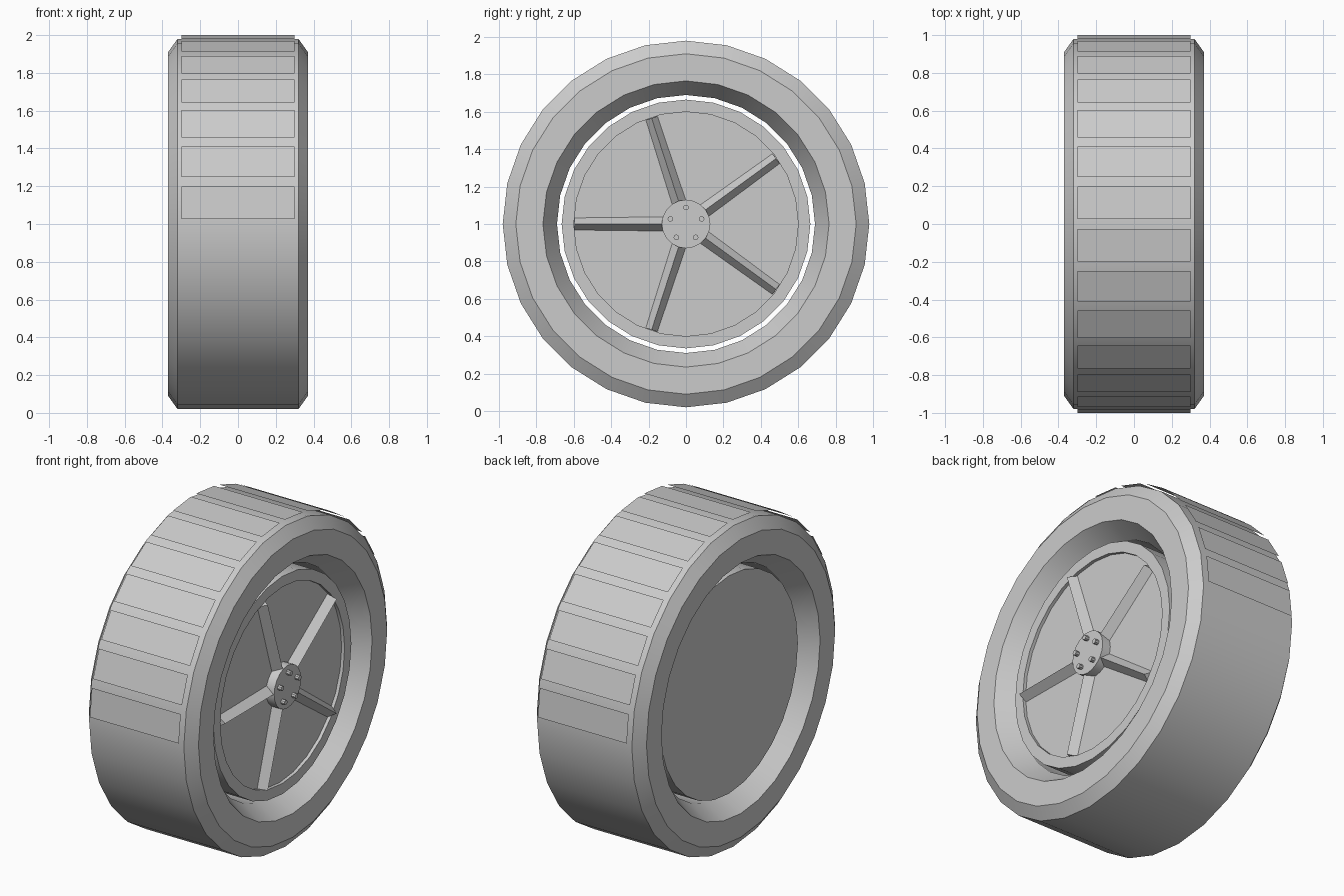
import bpy, bmesh, math
from mathutils import Matrix, Vector

if "Cube" in bpy.data.objects:
    bpy.data.objects.remove(bpy.data.objects["Cube"])

CENTRE = Vector((0, 0, 1))   # wheel axle height, axle runs along x
SIDES = 28


def polar(x, r, a):
    return CENTRE + Vector((x, r * math.cos(a), r * math.sin(a)))


def finish(name, bm, smooth=False, fix_normals=True):
    if fix_normals:
        bmesh.ops.recalc_face_normals(bm, faces=bm.faces[:])
    me = bpy.data.meshes.new(name)
    bm.to_mesh(me)
    bm.free()
    ob = bpy.data.objects.new(name, me)
    bpy.context.collection.objects.link(ob)
    if smooth:
        bpy.ops.object.select_all(action='DESELECT')
        ob.select_set(True)
        bpy.context.view_layer.objects.active = ob
        bpy.ops.object.shade_smooth_by_angle(angle=math.radians(25))
    return ob


def lathe(name, profile, sides, closed):
    """Spin (x, radius) points about the axle; closed ring or capped solid."""
    bm = bmesh.new()
    rings = [[bm.verts.new(polar(x, r, 2 * math.pi * i / sides)) for i in range(sides)]
             for x, r in profile]
    pairs = list(zip(rings, rings[1:]))
    if closed:
        pairs.append((rings[-1], rings[0]))
    else:
        bm.faces.new(rings[0])
        bm.faces.new(rings[-1])
    for a, b in pairs:
        for i in range(sides):
            j = (i + 1) % sides
            bm.faces.new((a[i], a[j], b[j], b[i]))
    return finish(name, bm, smooth=True)


# Tyre: chamfered shoulders and sloped inner lips
half = [(0.25, 0.69), (0.37, 0.765), (0.37, 0.91), (0.32, 0.98)]
lathe("tyre", half + [(-x, r) for x, r in reversed(half)], SIDES, True)

# Tread patches: thin plates floating over every second tyre facet
bm = bmesh.new()
apothem, hw, hx = 0.9966, 0.0865, 0.30
for k in range(SIDES // 2):
    a = math.pi - (2 * k + 1) * math.pi / SIDES
    out = Vector((0, math.cos(a), math.sin(a)))
    side = Vector((0, -math.sin(a), math.cos(a)))
    bm.faces.new([bm.verts.new(CENTRE + out * apothem + side * s * hw + Vector((x, 0, 0)))
                  for x, s in ((-hx, -1), (hx, -1), (hx, 1), (-hx, 1))])
finish("tread_patches", bm, fix_normals=False)

# Rim: closed drum with a shallow recessed front disc
lathe("rim", [(-0.29, 0.665), (0.30, 0.665), (0.30, 0.60), (0.28, 0.60)], SIDES, False)

# Hub cap
lathe("hub", [(0.27, 0.13), (0.335, 0.13)], 20, False)

# Five ridged spokes and five bolts
for k in range(5):
    a = math.pi + k * math.tau / 5
    out = Vector((0, math.cos(a), math.sin(a)))
    side = Vector((0, -math.sin(a), math.cos(a)))
    bm = bmesh.new()
    ends = []
    for r, w in ((0.08, 0.042), (0.595, 0.036)):
        ends.append([bm.verts.new(CENTRE + out * r + side * s * w + Vector((x, 0, 0)))
                     for x, s in ((0.275, -1), (0.33, 0), (0.275, 1))])
    bm.faces.new(ends[0])
    bm.faces.new(ends[1])
    for i in range(3):
        j = (i + 1) % 3
        bm.faces.new((ends[0][i], ends[0][j], ends[1][j], ends[1][i]))
    finish(f"spoke_{k + 1}", bm)

    b = math.pi / 2 + k * math.tau / 5
    bm = bmesh.new()
    bmesh.ops.create_cone(bm, cap_ends=True, segments=8, radius1=0.015, radius2=0.015, depth=0.04,
                          matrix=Matrix.Translation(polar(0.34, 0.088, b))
                          @ Matrix.Rotation(math.pi / 2, 4, 'Y'))
    finish(f"bolt_{k + 1}", bm)
